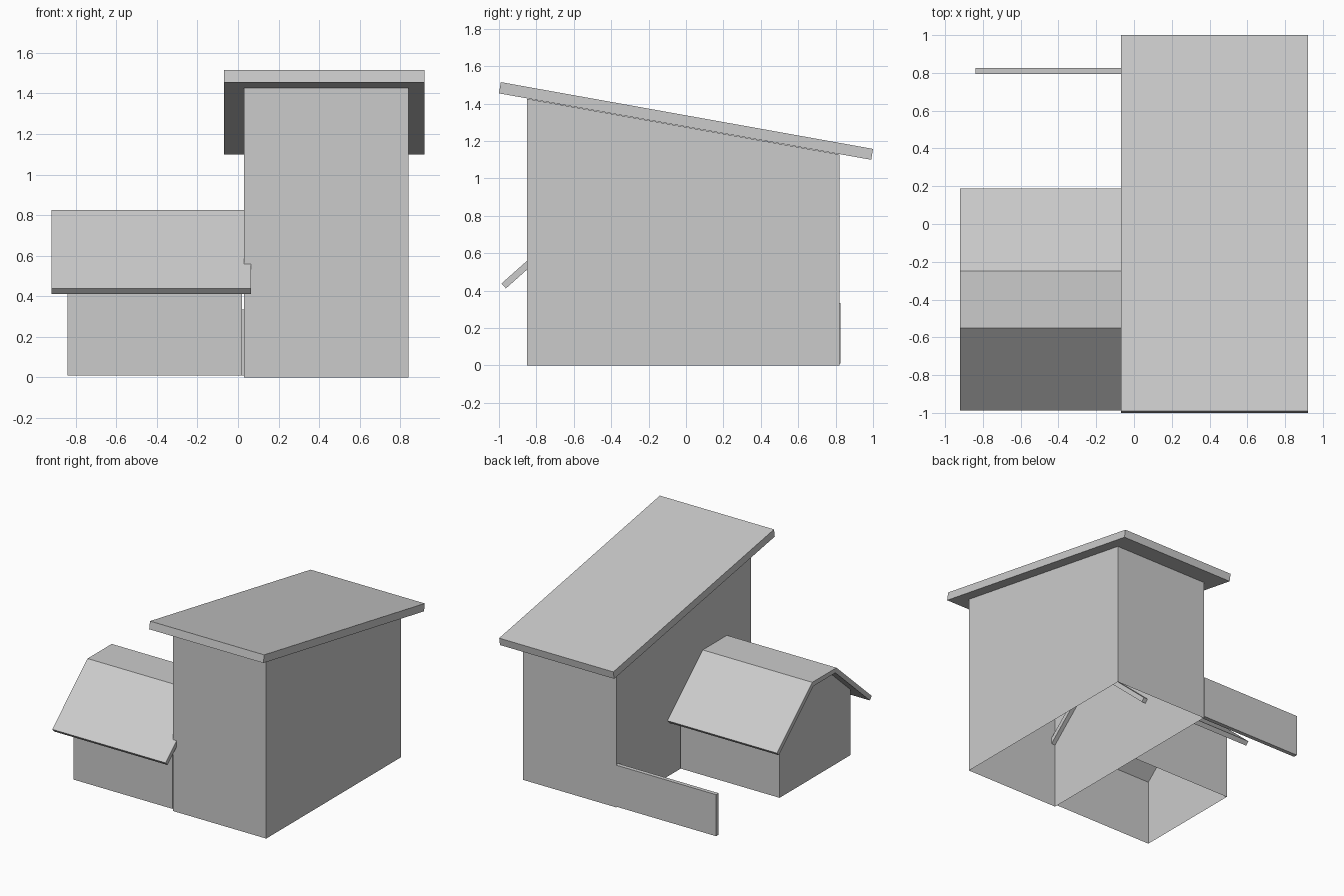
import bpy, bmesh

if "Cube" in bpy.data.objects:
    bpy.data.objects.remove(bpy.data.objects["Cube"])


def prism(name, profile, x0, x1, open_edges=()):
    """Extrude a (y, z) profile along x; edges listed in open_edges get no face."""
    bm = bmesh.new()
    a = [bm.verts.new((x0, y, z)) for y, z in profile]
    b = [bm.verts.new((x1, y, z)) for y, z in profile]
    n = len(profile)
    bm.faces.new(a)
    bm.faces.new(b[::-1])
    for i in range(n):
        if i not in open_edges:
            j = (i + 1) % n
            bm.faces.new((a[j], a[i], b[i], b[j]))
    bmesh.ops.recalc_face_normals(bm, faces=bm.faces)
    # An open shell must point outward: the x0 cap faces -x
    bm.faces.ensure_lookup_table()
    if bm.faces[0].normal.x > 0:
        bmesh.ops.reverse_faces(bm, faces=bm.faces)
    mesh = bpy.data.meshes.new(name)
    bm.to_mesh(mesh)
    bm.free()
    obj = bpy.data.objects.new(name, mesh)
    bpy.context.collection.objects.link(obj)
    return obj


# Tall main block: thin walls, open below and under the roof
prism("main_walls", [(-0.85, 0), (0.82, 0), (0.82, 1.128), (-0.85, 1.426)],
      0.03, 0.84, open_edges=(0, 2))

# Sloping slab roof
prism("main_roof", [(-1.0, 1.455), (0.99, 1.10), (1.0, 1.158), (-0.99, 1.515)],
      -0.07, 0.92)

# Low side wing, symmetric about its own centre line
MID = -0.40


def mirrored(half):
    """Complete a front half (offset, z) profile with its mirror image."""
    return ([(MID - d, z) for d, z in half]
            + [(MID + d, z) for d, z in reversed(half)])


prism("wing_walls", mirrored([(0.44, 0.01), (0.44, 0.525), (0.137, 0.79)]),
      -0.84, 0.02, open_edges=(1, 2, 3, 5))

# Wing roof: flat ridge with two steep slopes, constant thickness
outer = mirrored([(0.587, 0.438), (0.15, 0.826)])
inner = mirrored([(0.563, 0.412), (0.137, 0.791)])
prism("wing_roof", outer + inner[::-1], -0.92, 0.063)

# Low garden wall at the back
prism("garden_wall", [(0.795, 0.01), (0.827, 0.01), (0.827, 0.335), (0.795, 0.335)],
      -0.84, 0.03)
